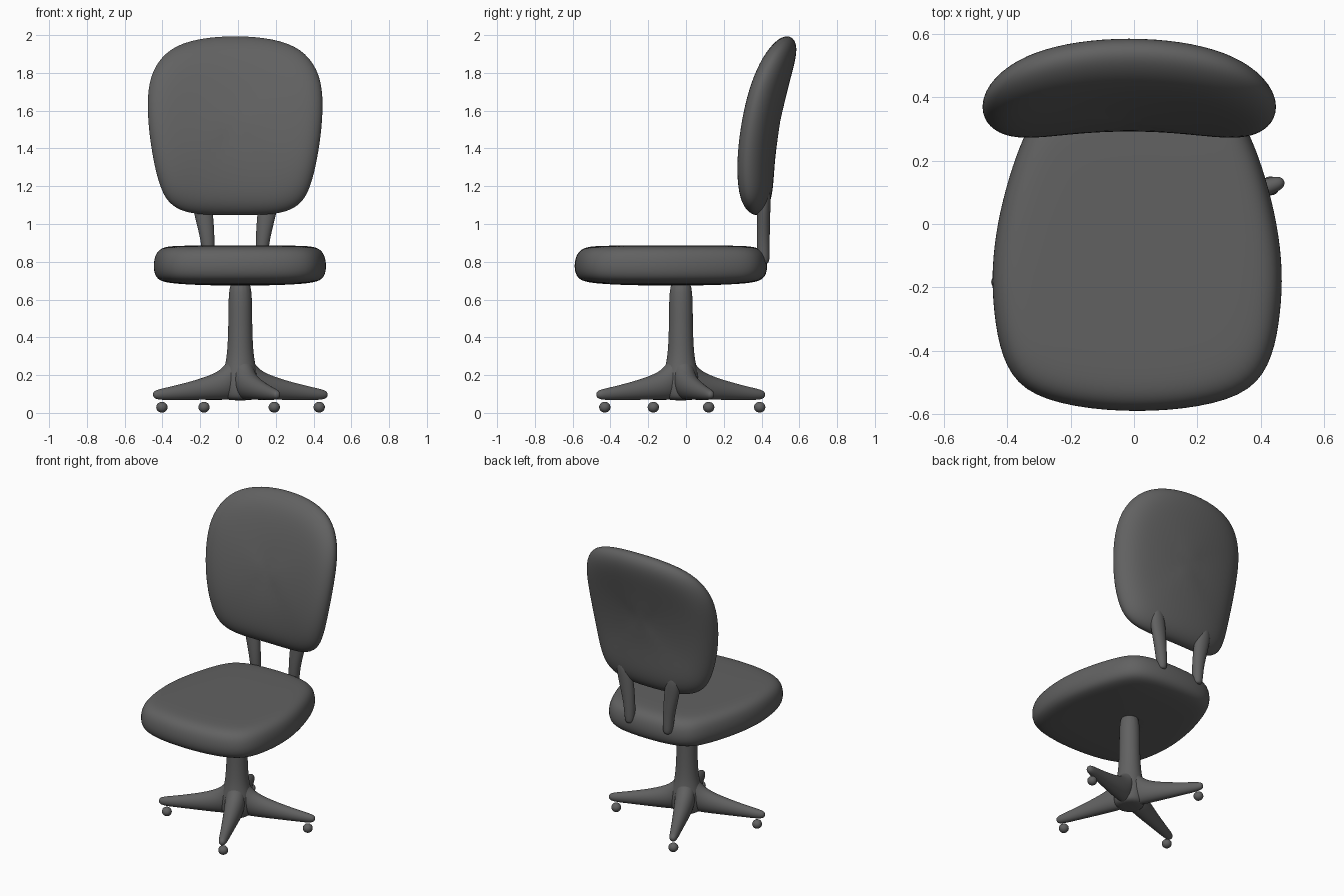
import bpy, bmesh, math
from mathutils import Vector

cube = bpy.data.objects.get("Cube")
if cube:
    bpy.data.objects.remove(cube, do_unlink=True)

grey = bpy.data.materials.new("charcoal grey")
grey.use_nodes = True
COLOUR = (0.12, 0.12, 0.12, 1)
grey.diffuse_color = COLOUR
grey.node_tree.nodes["Principled BSDF"].inputs["Base Color"].default_value = COLOUR


def loft(name, rings, start, end, levels=2):
    """Skin equal-sized rings, close both ends to a pole and smooth the result."""
    bm = bmesh.new()
    loops = [[bm.verts.new(p) for p in ring] for ring in rings]
    n = len(loops[0])
    for a, b in zip(loops, loops[1:]):
        for i in range(n):
            j = (i + 1) % n
            bm.faces.new((a[i], a[j], b[j], b[i]))
    for loop, tip in ((loops[0], start), (loops[-1], end)):
        pole = bm.verts.new(tip)
        for i in range(n):
            bm.faces.new((loop[i], loop[(i + 1) % n], pole))
    bmesh.ops.recalc_face_normals(bm, faces=bm.faces)
    mesh = bpy.data.meshes.new(name)
    bm.to_mesh(mesh)
    bm.free()
    mesh.materials.append(grey)
    mesh.shade_smooth()
    ob = bpy.data.objects.new(name, mesh)
    bpy.context.collection.objects.link(ob)
    sub = ob.modifiers.new("smooth", "SUBSURF")
    sub.levels = sub.render_levels = levels
    return ob


def cushion(name, half, layers, centre, place):
    """Pad from a mirrored half outline, stacked in inset layers."""
    outline = half + [(-u, v) for u, v in half[-2:0:-1]]
    rings = [[place(u * s, centre + (v - centre) * s, w) for u, v in outline]
             for s, w in layers]
    return loft(name, rings, place(0, centre, layers[0][1]),
                place(0, centre, layers[-1][1]))


def ellipse(centre, a, b, n=12):
    c = Vector(centre)
    return [c + a * math.cos(math.tau * i / n) + b * math.sin(math.tau * i / n)
            for i in range(n)]


X, Y, Z = Vector((1, 0, 0)), Vector((0, 1, 0)), Vector((0, 0, 1))

# Seat cushion, tapering to the rear
seat_half = [(0, -.595), (.2, -.58), (.365, -.53), (.43, -.42), (.453, -.28),
             (.46, -.15), (.443, 0), (.405, .15), (.362, .27), (.31, .37),
             (.2, .42), (0, .435)]
seat_layers = [(.4, .886), (.75, .885), (.89, .878), (.97, .85), (1, .8),
               (1, .75), (.96, .705), (.83, .685), (.4, .675)]
cushion("seat", seat_half, seat_layers, -.08,
        lambda u, v, w: (u + .01, v, w))

# Backrest, leaning back at the top and wrapping forward at the sides
back_half = [(0, 2.003), (.2, 1.988), (.355, 1.935), (.445, 1.82), (.472, 1.68),
             (.463, 1.5), (.437, 1.33), (.405, 1.2), (.36, 1.105),
             (.27, 1.055), (.15, 1.043), (0, 1.042)]
back_layers = [(.4, -.088), (.72, -.084), (.88, -.068), (.97, -.035), (1, 0),
               (.97, .037), (.88, .07), (.72, .088), (.4, .09)]


def place_back(u, v, w):
    lean = .375 + .27 * max(0, v - 1.25) ** 1.7
    return (u - .015, lean + w - .28 * u * u, v)


cushion("backrest", back_half, back_layers, 1.55, place_back)

# Two struts joining the seat to the backrest
strut_path = [(.14, .415, .79, .02), (.14, .412, .81, .033), (.144, .408, .9, .037),
              (.158, .41, 1, .047), (.172, .412, 1.08, .054),
              (.182, .415, 1.15, .05), (.188, .41, 1.2, .03)]
for side, label in ((1, "left"), (-1, "right")):
    rings = [ellipse((side * x - .015, y, z), X * r, Y * min(r, .036))
             for x, y, z, r in strut_path]
    loft(label + "_back_strut", rings, rings[0][0].lerp(rings[0][6], .5),
         rings[-1][0].lerp(rings[-1][6], .5))

# Central column flaring into the hub
hub = Vector((.012, -.027, 0))
profile = [(.064, .7), (.064, .5), (.067, .38), (.074, .29), (.088, .23),
           (.1, .17), (.098, .1), (.08, .068)]
loft("column", [ellipse(hub + Z * z, X * r, Y * r, 16) for r, z in profile],
     hub + Z * .7, hub + Z * .066)

# Four legs: distance from hub, half width, bottom and top height
leg_shape = [(0, .06, .068, .36), (.05, .062, .068, .31), (.085, .063, .067, .25),
             (.14, .058, .067, .211), (.25, .046, .067, .175),
             (.37, .034, .067, .145), (.45, .028, .067, .128),
             (.482, .02, .075, .118)]
casters = {"left": (.43, .12), "back": (-.18, .39),
           "right": (-.403, -.173), "front": (.192, -.43)}
for label, (x, y) in casters.items():
    out = (Vector((x, y, 0)) - hub).normalized()
    across = Z.cross(out)
    rings = [ellipse(hub + out * d + Z * (lo + hi) / 2, across * w, Z * (hi - lo) / 2)
             for d, w, lo, hi in leg_shape]
    loft(label + "_leg", rings, hub + Z * .2, hub + out * .492 + Z * .097)

    # Small ball caster below the leg tip
    bpy.ops.mesh.primitive_uv_sphere_add(segments=20, ring_count=12, radius=.03,
                                         location=(x, y, .03))
    ball = bpy.context.object
    ball.name = label + "_caster"
    ball.scale.z = .95
    ball.data.materials.append(grey)
    bpy.ops.object.shade_smooth()
